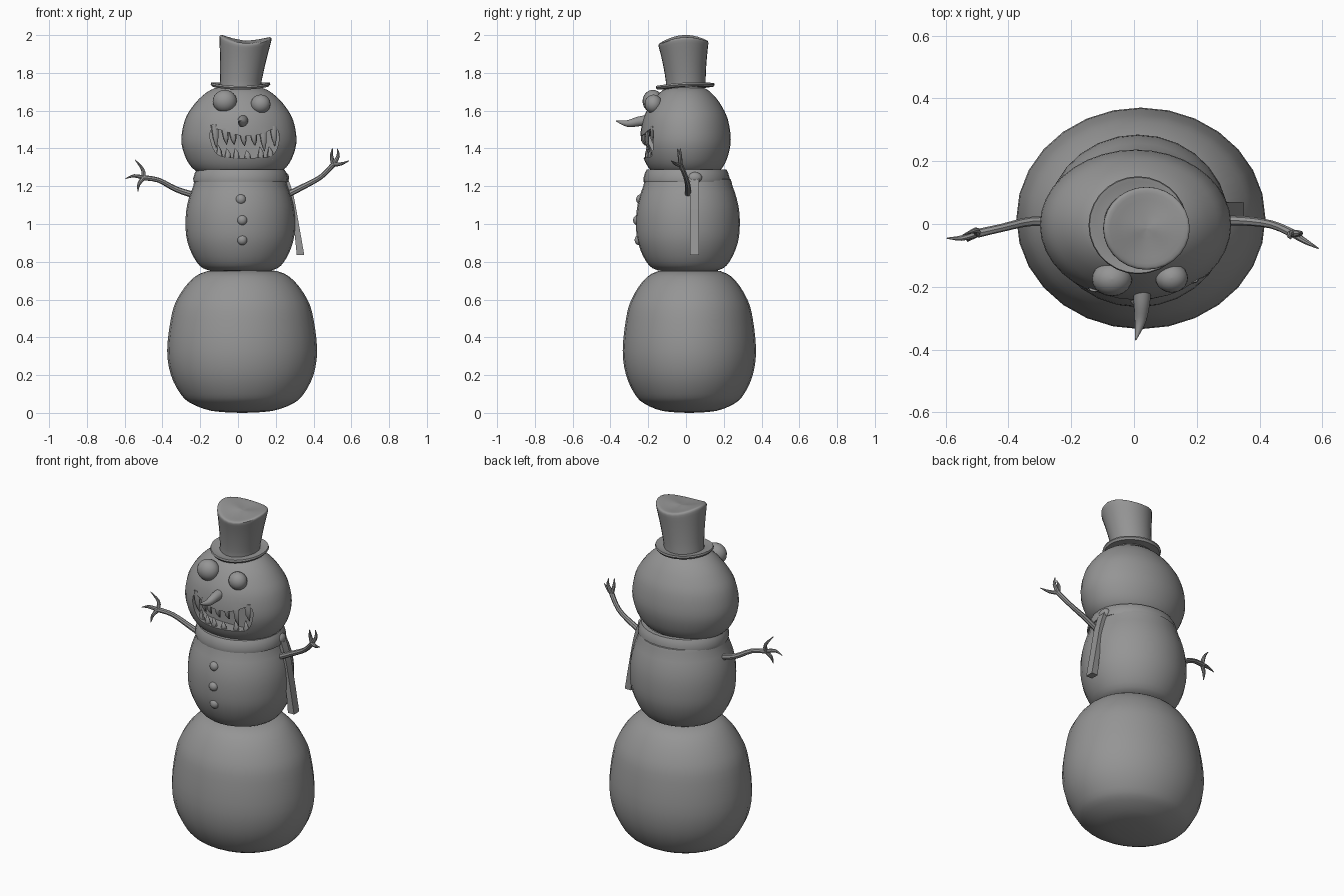
import bpy, bmesh, math
from mathutils import Vector, Quaternion

if "Cube" in bpy.data.objects:
    bpy.data.objects.remove(bpy.data.objects["Cube"], do_unlink=True)

grey = bpy.data.materials.new("plain grey")
grey.use_nodes = True
grey.diffuse_color = (0.3, 0.3, 0.3, 1)
grey.node_tree.nodes["Principled BSDF"].inputs["Base Color"].default_value = grey.diffuse_color
parts = []


def spline(points, steps=3):
    """Smooth curve through tuples of any length."""
    pts = [Vector(p) for p in points]
    out = []
    for i in range(len(pts) - 1):
        a, b, c, d = pts[max(i - 1, 0)], pts[i], pts[i + 1], pts[min(i + 2, len(pts) - 1)]
        for s in range(steps):
            t = s / steps
            out.append(b + (c - a) * t / 2 + (2 * a - 5 * b + 4 * c - d) * t * t / 2
                       + (3 * b - a - 3 * c + d) * t ** 3 / 2)
    return out + [pts[-1]]


def skin(name, rings, closed=False):
    """Join rings of points into one surface, capped unless it loops."""
    bm = bmesh.new()
    loops = [[bm.verts.new(p) for p in ring] for ring in rings]
    n = len(loops[0])
    pairs = list(zip(loops, loops[1:])) + ([(loops[-1], loops[0])] if closed else [])
    for low, high in pairs:
        for k in range(n):
            j = (k + 1) % n
            bm.faces.new((low[k], low[j], high[j], high[k]))
    if not closed:
        bm.faces.new(loops[0][::-1])
        bm.faces.new(loops[-1])
    bmesh.ops.recalc_face_normals(bm, faces=bm.faces)
    mesh = bpy.data.meshes.new(name)
    bm.to_mesh(mesh)
    bm.free()
    obj = bpy.data.objects.new(name, mesh)
    bpy.context.collection.objects.link(obj)
    mesh.materials.append(grey)
    parts.append(obj)
    return obj


def lathe(name, profile, center, radii, warp=None, closed=False, sides=28):
    """Turn (height, radius fraction) pairs round an oval, then warp."""
    rings = []
    for z, f in profile:
        ring = []
        for k in range(sides):
            a = math.tau * k / sides
            p = Vector((center[0] + radii[0] * f * math.cos(a),
                        center[1] + radii[1] * f * math.sin(a), z))
            ring.append(warp(p, a) if warp else p)
        rings.append(ring)
    return skin(name, rings, closed)


def ellipsoid(name, center, radii):
    profile = [(center[2] - radii[2] * math.cos(t), max(math.sin(t), 0.01))
               for t in (math.pi * i / 12 for i in range(13))]
    return lathe(name, profile, center, radii, sides=20)


def tube(name, points, radii, steps=3, sides=8, flat=1):
    """Tapered round tube along a smooth path."""
    path = spline([(*p, r) for p, r in zip(points, radii)], steps)
    pos = [Vector(p[:3]) for p in path]
    last, frame, rings = Vector((0, 0, 1)), Quaternion(), []
    for i, p in enumerate(pos):
        way = (pos[min(i + 1, len(pos) - 1)] - pos[max(i - 1, 0)]).normalized()
        frame = last.rotation_difference(way) @ frame
        last = way
        ring = []
        for k in range(sides):
            a = math.tau * k / sides
            off = frame @ Vector((math.cos(a), math.sin(a), 0)) * path[i][3]
            off.y *= flat
            ring.append(p + off)
        rings.append(ring)
    return skin(name, rings)


# Three snowballs
lathe("bottom_ball", spline([(0, .02), (.01, .4), (.05, .68), (.1, .82), (.2, .95), (.33, 1),
                             (.5, .95), (.6, .87), (.7, .69), (.75, .47), (.77, .02)]),
      (.022, .018), (.397, .353))
lathe("middle_ball", spline([(.74, .02), (.755, .58), (.8, .8), (.9, .96), (1, 1), (1.1, .97),
                             (1.2, .86), (1.25, .74), (1.28, .02)]), (.012, .01), (.29, .275))
head = lathe("head", spline([(1.255, .02), (1.265, .6), (1.3, .82), (1.37, .95), (1.45, 1),
                             (1.55, .94), (1.62, .81), (1.68, .63), (1.72, .41), (1.74, .02)]),
             (.005, -.003), (.305, .24), sides=36)

# Mouth hollow, cut out of the head
outline = spline([(-.15, 1.46), (-.135, 1.505), (-.05, 1.485), (.03, 1.465), (.12, 1.475),
                  (.2, 1.505), (.218, 1.45), (.19, 1.37), (.12, 1.352), (-.05, 1.352),
                  (-.12, 1.38), (-.15, 1.46)])[:-1]
cutter = skin("mouth_cutter", [[(x, y, z) for x, z in outline] for y in (-.5, -.14)])
cutter.hide_render = True
cut = head.modifiers.new("mouth", "BOOLEAN")
cut.operation = "DIFFERENCE"
cut.object = cutter
bpy.context.view_layer.objects.active = head
bpy.ops.object.modifier_apply(modifier=cut.name)
parts.remove(cutter)
bpy.data.objects.remove(cutter, do_unlink=True)


# Teeth, following the curve of the face
def face_y(x, inset):
    return -.24 * math.sqrt(1 - (x / .305) ** 2) + inset


for i, (x, length) in enumerate([(-.125, .11), (-.07, .07), (-.03, .06), (.025, .06),
                                 (.08, .06), (.13, .1), (.185, .09)]):
    top = 1.472 + 1.4 * (x - .04) ** 2
    y = face_y(x, .015)
    tube(f"upper_tooth_{i}", [(x, y, top + .015), (x + .006, y - .004, top - length / 2),
                              (x + .01, y + .01, top - length)], (.02, .015, .001), 2, 8, .6)
for i, (x, length) in enumerate([(-.1, .07), (-.055, .05), (-.01, .05), (.05, .04),
                                 (.12, .06), (.17, .06)]):
    y = face_y(x, .035)
    tube(f"lower_tooth_{i}", [(x, y, 1.345), (x, y - .004, 1.35 + length / 2),
                              (x - .006, y, 1.35 + length)], (.019, .014, .001), 2, 8, .6)

# Eyes, nose and buttons
ellipsoid("right_eye", (-.07, -.175, 1.65), (.064, .055, .06))
ellipsoid("left_eye", (.12, -.172, 1.635), (.052, .047, .05))
tube("nose", [(.027, -.2, 1.55), (.025, -.25, 1.543), (.02, -.31, 1.532), (.005, -.37, 1.545)],
     (.028, .026, .018, .002), 4, 14)
for i, (x, y, z) in enumerate([(.015, -.24, 1.13), (.022, -.256, 1.02), (.022, -.248, .915)]):
    ellipsoid(f"button_{i}", (x, y, z), (.027, .024, .027))


# Top hat: tilted curled brim and a leaning crown with a wavy top
def tilt(p, a):
    return p + Vector((0, 0, .05 * p.y + .005 * math.cos(2 * a)))


def lean(p, a):
    t = max((p.z - 1.73) / .24, 0)
    spread = math.hypot(p.x - .012, p.y) / .14
    wave = .016 * math.cos(2 * a) + .008 * math.sin(a) - .006 * math.cos(a)
    return p + Vector((.028 * t, -.014 * t, wave * t * t * spread))


lathe("hat_brim", [(1.722, .02), (1.722, .75), (1.724, .95), (1.735, 1), (1.744, .98),
                   (1.742, .9), (1.736, .75), (1.738, .02)], (.013, -.004), (.158, .156), tilt)
lathe("hat_crown", spline([(1.72, .8), (1.76, .8), (1.85, .87), (1.93, .96), (1.965, 1),
                           (1.977, .97), (1.978, .85), (1.972, .5), (1.97, .02)], 2),
      (.012, 0), (.138, .132), lean)

# Scarf: wrapped band, knot and hanging tail
lathe("scarf_band", [(1.222, .97), (1.222, 1.03), (1.24, 1.04), (1.272, 1), (1.288, .96),
                     (1.288, .85), (1.25, .85)], (.014, .003), (.242, .22), closed=True)
ellipsoid("scarf_knot", (.245, .045, 1.245), (.025, .04, .03))
tail = spline([(.25, .045, 1.25, .012), (.283, .045, 1.15, .011), (.308, .046, 1, .014),
               (.331, .045, .835, .02)])
skin("scarf_tail", [[(x + sx * t, y + sy * .024, z) for sx, sy in
                     ((-1, -1), (1, -1), (1, 1), (-1, 1))] for x, y, z, t in tail])

# Twig arms with three fingers each
arms = {
    "right": ([(-.24, .005, 1.155), (-.33, .008, 1.185), (-.42, -.012, 1.232), (-.5, -.03, 1.245)],
              [[(-.55, -.045, 1.255), (-.596, -.045, 1.24)],
               [(-.505, -.02, 1.29), (-.545, -.035, 1.34)],
               [(-.525, -.045, 1.21), (-.53, -.055, 1.172)]]),
    "left": ([(.26, .01, 1.155), (.35, .01, 1.2), (.44, -.002, 1.25), (.505, -.03, 1.315)],
             [[(.545, -.055, 1.318), (.588, -.078, 1.335)],
              [(.495, -.035, 1.36), (.5, -.047, 1.4)],
              [(.53, -.03, 1.36), (.525, -.03, 1.4)]]),
}
for side, (arm, fingers) in arms.items():
    tube(side + "_arm", arm, (.017, .015, .013, .014))
    for i, finger in enumerate(fingers):
        tube(f"{side}_finger_{i}", [arm[-1]] + finger, (.012, .009, .002))

# Smooth shading that keeps real edges
bpy.ops.object.select_all(action="DESELECT")
for obj in parts:
    obj.select_set(True)
bpy.context.view_layer.objects.active = head
bpy.ops.object.shade_smooth_by_angle(angle=math.radians(40))
